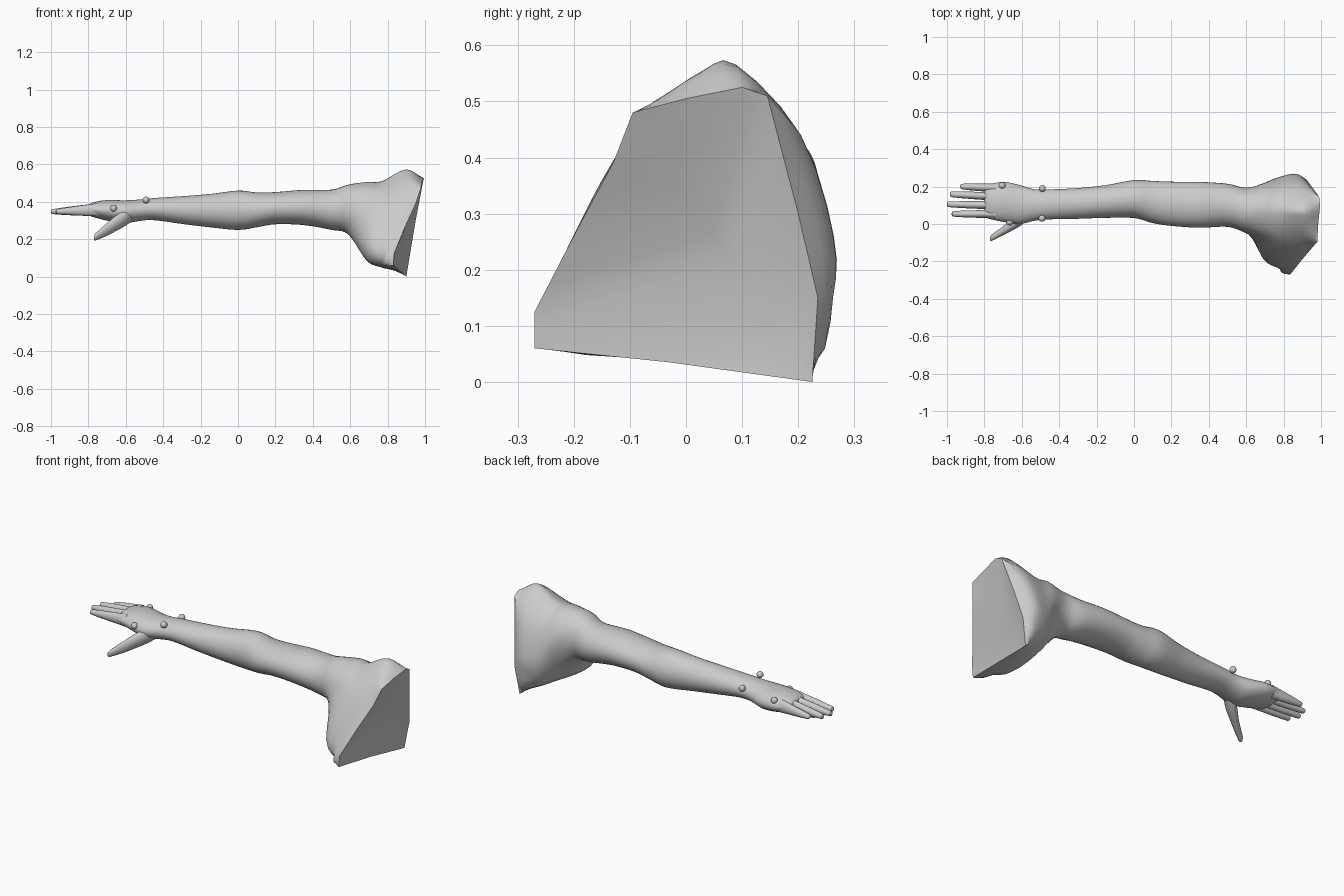
import bpy, bmesh, math
from mathutils import Vector

if "Cube" in bpy.data.objects:
    bpy.data.objects.remove(bpy.data.objects["Cube"])

skin = bpy.data.materials.new("grey clay")
skin.diffuse_color = (0.6, 0.6, 0.6, 1)
skin.use_nodes = True
skin.node_tree.nodes["Principled BSDF"].inputs["Base Color"].default_value = skin.diffuse_color
N, SUB = 12, 3          # control points per ring, subdivisions between them


def spline(a, b, c, d, t):
    return 0.5 * (2 * b + (c - a) * t + (2 * a - 5 * b + 4 * c - d) * t * t
                  + (3 * b - a - 3 * c + d) * t ** 3)


def ellipse(x, y0, y1, z0, z1):
    """Upright ring at x, spanning y0..y1 and z0..z1, from the top towards the front."""
    cy, cz, ry, rz = (y0 + y1) / 2, (z0 + z1) / 2, (y1 - y0) / 2, (z1 - z0) / 2
    return [Vector((x, cy - ry * math.sin(k * math.tau / N), cz + rz * math.cos(k * math.tau / N)))
            for k in range(N)]


def section(x, pts):
    return [Vector((x, y, z)) for y, z in pts]


def refine(ring, straight=False):
    out = []
    for i in range(N):
        p = [ring[(i + j) % N] for j in (-1, 0, 1, 2)]
        for s in range(SUB):
            t = s / SUB
            out.append(p[1].lerp(p[2], t) if straight else spline(*p, t))
    return out


def finish(name, bm, angle=45):
    bmesh.ops.recalc_face_normals(bm, faces=bm.faces)
    me = bpy.data.meshes.new(name)
    bm.to_mesh(me)
    bm.free()
    me.materials.append(skin)
    ob = bpy.data.objects.new(name, me)
    bpy.context.collection.objects.link(ob)
    bpy.ops.object.select_all(action='DESELECT')
    ob.select_set(True)
    bpy.context.view_layer.objects.active = ob
    bpy.ops.object.shade_smooth_by_angle(angle=math.radians(angle))


def loft(name, rings, shoulder=False):
    """Smooth skin through the rings; a shoulder ends in a creased cut face."""
    rr = [refine(r, shoulder and i == len(rings) - 1) for i, r in enumerate(rings)]
    bm, rows, last = bmesh.new(), [], len(rr) - 1
    for i in range(last):
        four = [rr[max(i - 1, 0)], rr[i], rr[i + 1], rr[min(i + 2, last)]]
        for s in range(4):
            rows.append([bm.verts.new(spline(*p, s / 4)) for p in zip(*four)])
    rows.append([bm.verts.new(p) for p in rr[last]])
    n = N * SUB
    for a, b in zip(rows, rows[1:]):
        for k in range(n):
            bm.faces.new((a[k], a[(k + 1) % n], b[(k + 1) % n], b[k]))
    bm.faces.new(rows[0])
    if not shoulder:
        bm.faces.new(rows[-1])
    else:
        # cut face folded along a diagonal valley
        rim, half, start = rows[-1], n // 2, 2 * SUB
        p, q = rim[start], rim[start + half]
        fold = [p] + [bm.verts.new(p.co.lerp(q.co, i / half)
                      - Vector((0.045 * math.sin(math.pi * i / half), 0, 0)))
                      for i in range(1, half)] + [q]
        for side in (1, -1):
            edge = [rim[(start + side * i) % n] for i in range(half + 1)]
            for i in range(half):
                quad = [edge[i], edge[i + 1], fold[i + 1], fold[i]]
                bm.faces.new(list(dict.fromkeys(quad)))
    finish(name, bm)


# arm from the palm to the upper arm: x, y range, z range
arm = [ellipse(*r) for r in (
    (-0.80, 0.06, 0.19, 0.345, 0.37), (-0.79, 0.035, 0.21, 0.325, 0.39),
    (-0.75, 0.022, 0.218, 0.312, 0.403), (-0.69, 0.01, 0.225, 0.297, 0.41),
    (-0.61, 0.0, 0.208, 0.285, 0.408), (-0.53, 0.018, 0.185, 0.297, 0.412),
    (-0.45, 0.025, 0.185, 0.302, 0.42), (-0.3, 0.028, 0.192, 0.282, 0.43),
    (-0.15, 0.033, 0.208, 0.264, 0.442), (0.0, 0.032, 0.235, 0.25, 0.46),
    (0.1, 0.005, 0.23, 0.264, 0.45), (0.2, -0.01, 0.226, 0.28, 0.452),
    (0.35, -0.02, 0.225, 0.276, 0.464), (0.5, -0.015, 0.215, 0.25, 0.465),
    (0.59, -0.045, 0.195, 0.225, 0.492))]

# shoulder: armpit, chest, top of shoulder and cut rim
arm += [
    section(0.69, [(0.10, 0.505), (0.03, 0.495), (-0.04, 0.45), (-0.09, 0.37), (-0.15, 0.26),
                   (-0.185, 0.15), (-0.12, 0.085), (0.05, 0.1), (0.15, 0.16), (0.205, 0.26),
                   (0.215, 0.37), (0.17, 0.465)]),
    section(0.77, [(0.10, 0.505), (0.03, 0.5), (-0.05, 0.455), (-0.115, 0.38), (-0.185, 0.26),
                   (-0.235, 0.13), (-0.185, 0.06), (0.02, 0.05), (0.18, 0.08), (0.24, 0.16),
                   (0.245, 0.28), (0.195, 0.43)]),
    [Vector(p) for p in (
        (0.9, 0.09, 0.565), (0.9, 0.03, 0.555), (0.9, -0.05, 0.495), (0.88, -0.125, 0.4),
        (0.85, -0.195, 0.27), (0.80, -0.252, 0.13), (0.79, -0.235, 0.058), (0.82, 0.0, 0.04),
        (0.86, 0.22, 0.035), (0.87, 0.262, 0.15), (0.875, 0.262, 0.26), (0.9, 0.205, 0.44))],
    [Vector(p) for p in (
        (0.995, 0.1, 0.525), (0.985, 0.0, 0.505), (0.98, -0.095, 0.48), (0.95, -0.13, 0.39),
        (0.895, -0.195, 0.27), (0.835, -0.27, 0.125), (0.83, -0.27, 0.06), (0.86, -0.03, 0.035),
        (0.9, 0.225, 0.0), (0.925, 0.235, 0.15), (0.95, 0.2, 0.3), (0.99, 0.145, 0.51))]]
loft("arm_and_shoulder", arm, shoulder=True)


def digit(name, path):
    """Rounded finger through (x, y, z, half width, half height), root first."""
    rings = [ellipse(x, y - w, y + w, z - h, z + h) for x, y, z, w, h in path]
    x, y, z, w, h = path[-1]
    dx, dy, dz = (path[-1][i] - path[-2][i] for i in range(3))
    ln = math.sqrt(dx * dx + dy * dy + dz * dz)
    for f, s in ((0.7, 0.75), (1.0, 0.3)):
        g = f * h / ln
        rings.append(ellipse(x + dx * g, y + dy * g - w * s, y + dy * g + w * s,
                             z + dz * g - h * s, z + dz * g + h * s))
    loft(name, rings)


# four fingers: tip x, tip y, root y
for name, tip, y1, y0 in (("index_finger", -0.975, 0.054, 0.053), ("middle_finger", -1.0, 0.105, 0.1),
                          ("ring_finger", -0.985, 0.158, 0.147), ("little_finger", -0.93, 0.2, 0.192)):
    end = tip + 0.014
    path = []
    for t, w, h in ((0, 0.024, 0.036), (0.3, 0.021, 0.03), (0.65, 0.019, 0.023), (1, 0.015, 0.014)):
        path.append((-0.74 + (end + 0.74) * t, y0 + (y1 - y0) * t, 0.358 - 0.01 * t, w, h))
    digit(name, path)

# thumb
digit("thumb", [(-0.55, 0.07, 0.345, 0.03, 0.035), (-0.6, 0.035, 0.318, 0.04, 0.045),
                (-0.65, 0.0, 0.287, 0.034, 0.042), (-0.70, -0.036, 0.253, 0.024, 0.034),
                (-0.755, -0.07, 0.217, 0.018, 0.021)])

# wrist and knuckle marker balls
for i, pos in enumerate(((-0.705, 0.205, 0.385), (-0.665, 0.01, 0.365),
                         (-0.49, 0.19, 0.392), (-0.492, 0.03, 0.41))):
    bm = bmesh.new()
    bmesh.ops.create_uvsphere(bm, u_segments=20, v_segments=12, radius=0.018)
    bmesh.ops.translate(bm, verts=bm.verts, vec=pos)
    finish(f"marker_ball_{i + 1}", bm)
